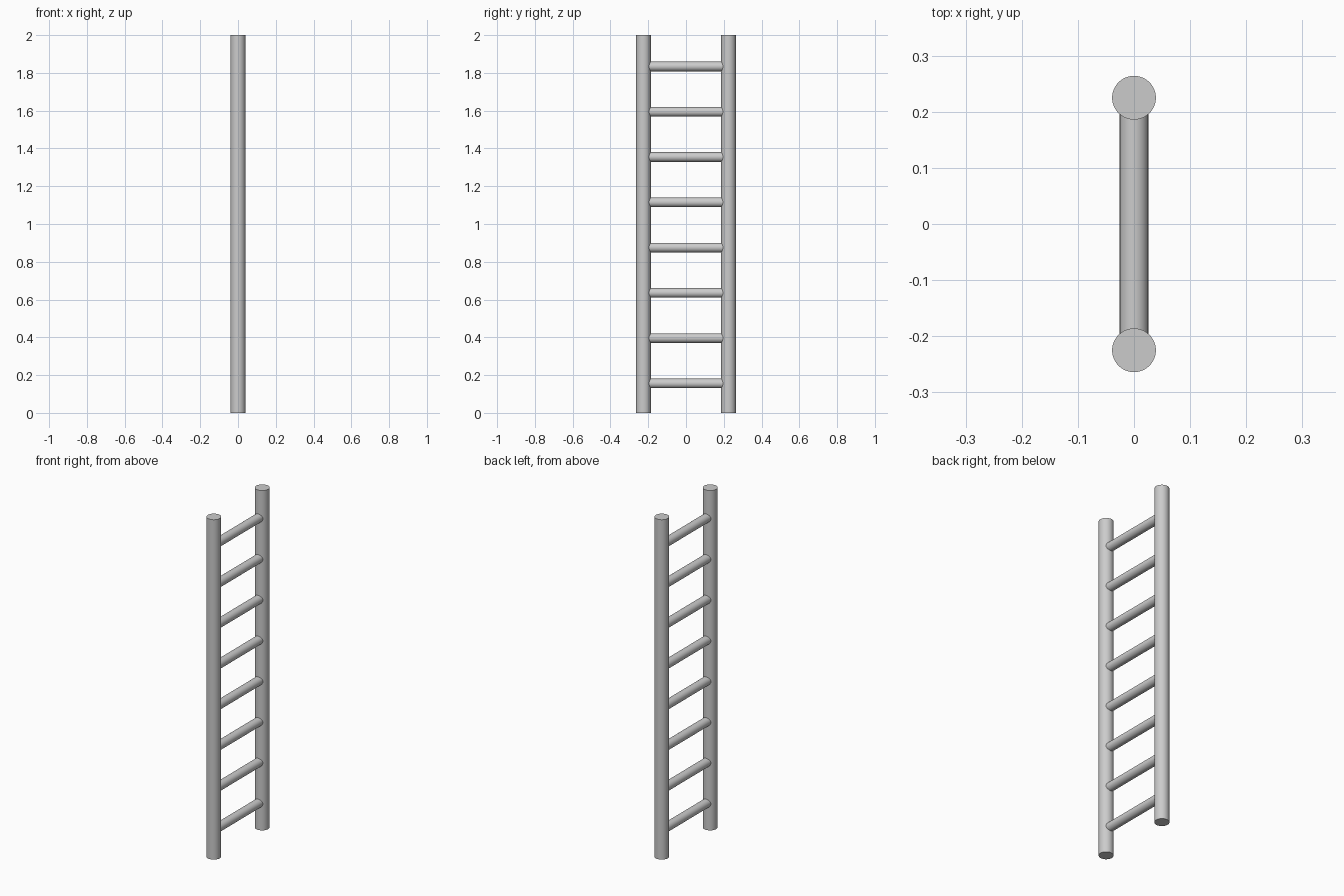
import bpy
from math import pi

if "Cube" in bpy.data.objects:
    bpy.data.objects.remove(bpy.data.objects["Cube"])

HEIGHT = 2.0
RAIL_Y, RAIL_R = 0.225, 0.039
RUNG_R, RUNG_COUNT = 0.0255, 8
FIRST_Z, STEP = 0.156, 0.2397


def rod(name, radius, length, location, rotation=(0, 0, 0)):
    bpy.ops.mesh.primitive_cylinder_add(vertices=48, radius=radius, depth=length,
                                        location=location, rotation=rotation)
    obj = bpy.context.object
    obj.name = name
    bpy.ops.object.shade_smooth_by_angle()
    return obj


# Upright rails
for side, name in ((-1, "rail_front"), (1, "rail_back")):
    rod(name, RAIL_R, HEIGHT, (0, side * RAIL_Y, HEIGHT / 2))

# Rungs, their ends set into the rails
for i in range(RUNG_COUNT):
    rod(f"rung_{i + 1}", RUNG_R, 2 * RAIL_Y, (0, 0, FIRST_Z + i * STEP), (pi / 2, 0, 0))
